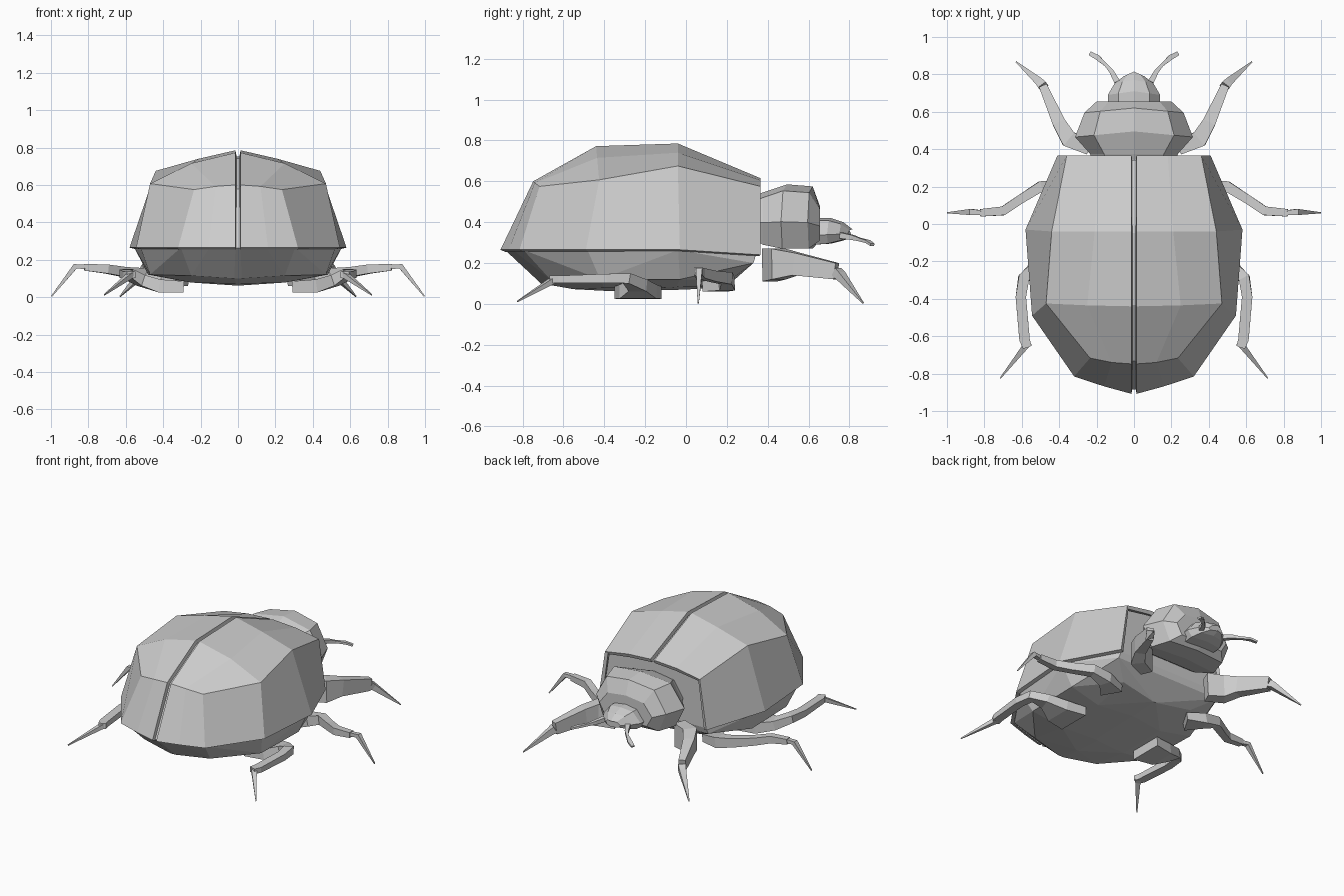
import bpy, bmesh
from mathutils import Vector

if "Cube" in bpy.data.objects:
    bpy.data.objects.remove(bpy.data.objects["Cube"])


def make(name, verts, faces, hull=False, fix=True, mirror=False, solid=0):
    bm = bmesh.new()
    vs = [bm.verts.new(v) for v in verts]
    for f in faces:
        bm.faces.new([vs[i] for i in f])
    if hull:
        res = bmesh.ops.convex_hull(bm, input=bm.verts)
        junk = [g for g in res["geom_interior"] if isinstance(g, bmesh.types.BMVert)]
        bmesh.ops.delete(bm, geom=junk, context='VERTS')
    if fix:
        bmesh.ops.recalc_face_normals(bm, faces=bm.faces)
    me = bpy.data.meshes.new(name)
    bm.to_mesh(me)
    bm.free()
    ob = bpy.data.objects.new(name, me)
    bpy.context.collection.objects.link(ob)
    if solid:
        m = ob.modifiers.new("thickness", 'SOLIDIFY')
        m.thickness = solid
        m.offset = -1
    if mirror:
        m = ob.modifiers.new("mirror", 'MIRROR')
        m.use_mirror_merge = False
    return ob


def rings_to_mesh(name, rings, mirror=False):
    """Join equal-length closed rings into a capped solid."""
    n = len(rings[0])
    verts = [v for r in rings for v in r]
    faces = [(k * n + i, k * n + (i + 1) % n, (k + 1) * n + (i + 1) % n, (k + 1) * n + i)
             for k in range(len(rings) - 1) for i in range(n)]
    faces += [tuple(range(n)), tuple(range(len(verts) - n, len(verts)))]
    return make(name, verts, faces, mirror=mirror)


def limb(name, path):
    """Four-sided tapered limb; path points are x, y, z, half width, half height."""
    pts = [Vector(p[:3]) for p in path]
    rings = []
    for i, p in enumerate(path):
        d = (pts[min(i + 1, len(pts) - 1)] - pts[max(i - 1, 0)]).normalized()
        side = d.cross(Vector((0, 0, 1))).normalized()
        up = side.cross(d)
        rings.append([pts[i] + side * p[3] * a + up * p[4] * b
                      for a, b in ((1, 1), (-1, 1), (-1, -1), (1, -1))])
    return rings_to_mesh(name, rings, mirror=True)


def loft(name, profile, sections):
    """Symmetric half profile (x, z in 0..1) swept over y, half width, bottom, top."""
    full = profile + [(-x, z) for x, z in reversed(profile) if x > 0]
    rings = [[(x * w, y + lean * (1 - abs(x)), b + z * (t - b)) for x, z in full]
             for y, w, b, t, lean in sections]
    return rings_to_mesh(name, rings)


# Wing cases: rows front to back, seam to rim
G = 0.014
rows = [
    [(G, .365, .615), (.18, .365, .605), (.36, .365, .575), (.41, .365, .24)],
    [(G, -.04, .785), (.21, -.04, .74), (.44, -.04, .675), (.58, -.03, .265)],
    [(G, -.44, .772), (.25, -.435, .715), (.47, -.425, .607), (.545, -.49, .265)],
    [(G, -.748, .60), (.12, -.74, .592), (.235, -.717, .575), (.32, -.815, .265)],
]
tail = [(G, -.908, .265), (.16, -.868, .265)]
verts = [v for r in rows for v in r] + tail
faces = [(r * 4 + c, r * 4 + 4 + c, r * 4 + 5 + c, r * 4 + 1 + c)
         for r in range(3) for c in range(3)]
faces += [(12, 16, 17, 13), (13, 17, 15, 14)]
make("wing_cases", verts, faces, fix=False, mirror=True, solid=.025)

# Body: hull of the shrunken wing-case form and a keeled belly
top = [(x * .955, -.27 + (y + .27) * .965, .245 + (z - .245) * .94) for x, y, z in verts]
belly = [(.27, .22, .12), (.40, .33, .20), (.48, -.03, .12), (.47, -.42, .12),
         (.25, -.66, .115), (.02, -.71, .10), (.01, -.55, .072), (.01, -.36, .062),
         (.01, .0, .07), (.01, .20, .085), (.25, -.05, .082), (.25, -.4, .078)]
half = top + belly
make("body", half + [(-x, y, z) for x, y, z in half], [], hull=True)

# Thorax shield
loft("thorax", [(0, 1), (.68, .9), (1, .42), (.8, 0), (0, 0)],
     [(.345, .22, .31, .53, 0), (.375, .235, .29, .545, 0), (.465, .315, .27, .585, .03),
      (.595, .265, .27, .575, .025), (.655, .20, .31, .48, 0)])

# Head
loft("head", [(0, 1), (.6, .9), (1, .35), (.8, 0), (0, 0)],
     [(.63, .14, .29, .42, 0), (.69, .14, .295, .42, .02), (.75, .105, .31, .40, .02),
      (.79, .055, .325, .365, .025)])

# Antennae
limb("antennae", [(.09, .76, .335, .016, .014), (.12, .815, .325, .012, .012),
                  (.15, .85, .315, .008, .008), (.195, .89, .305, .014, .007),
                  (.235, .912, .29, .011, .006)])

# Front legs
limb("front_legs", [(.24, .41, .19, .04, .08), (.35, .455, .195, .045, .075),
                    (.40, .54, .195, .035, .055), (.485, .735, .16, .022, .04)])
limb("front_feet", [(.485, .735, .155, .025, .025), (.50, .755, .14, .022, .02),
                    (.63, .867, .004, .003, .003)])

# Middle legs
limb("middle_legs", [(.30, .14, .085, .07, .025), (.40, .20, .10, .04, .035),
                     (.50, .20, .125, .028, .03), (.61, .13, .135, .024, .026),
                     (.70, .07, .15, .024, .024), (.82, .06, .16, .02, .018)])
limb("middle_feet", [(.79, .058, .16, .012, .014), (.87, .064, .165, .016, .014),
                     (.997, .06, .004, .003, .003)])

# Hind legs
limb("hind_legs", [(.29, -.235, .055, .115, .03), (.42, -.235, .06, .09, .035),
                   (.52, -.235, .09, .045, .03), (.59, -.29, .125, .03, .025),
                   (.605, -.39, .125, .028, .022), (.585, -.62, .12, .028, .018),
                   (.57, -.66, .12, .024, .018)])
limb("hind_feet", [(.565, -.635, .12, .018, .016), (.585, -.66, .11, .016, .014),
                   (.715, -.825, .012, .003, .003)])
